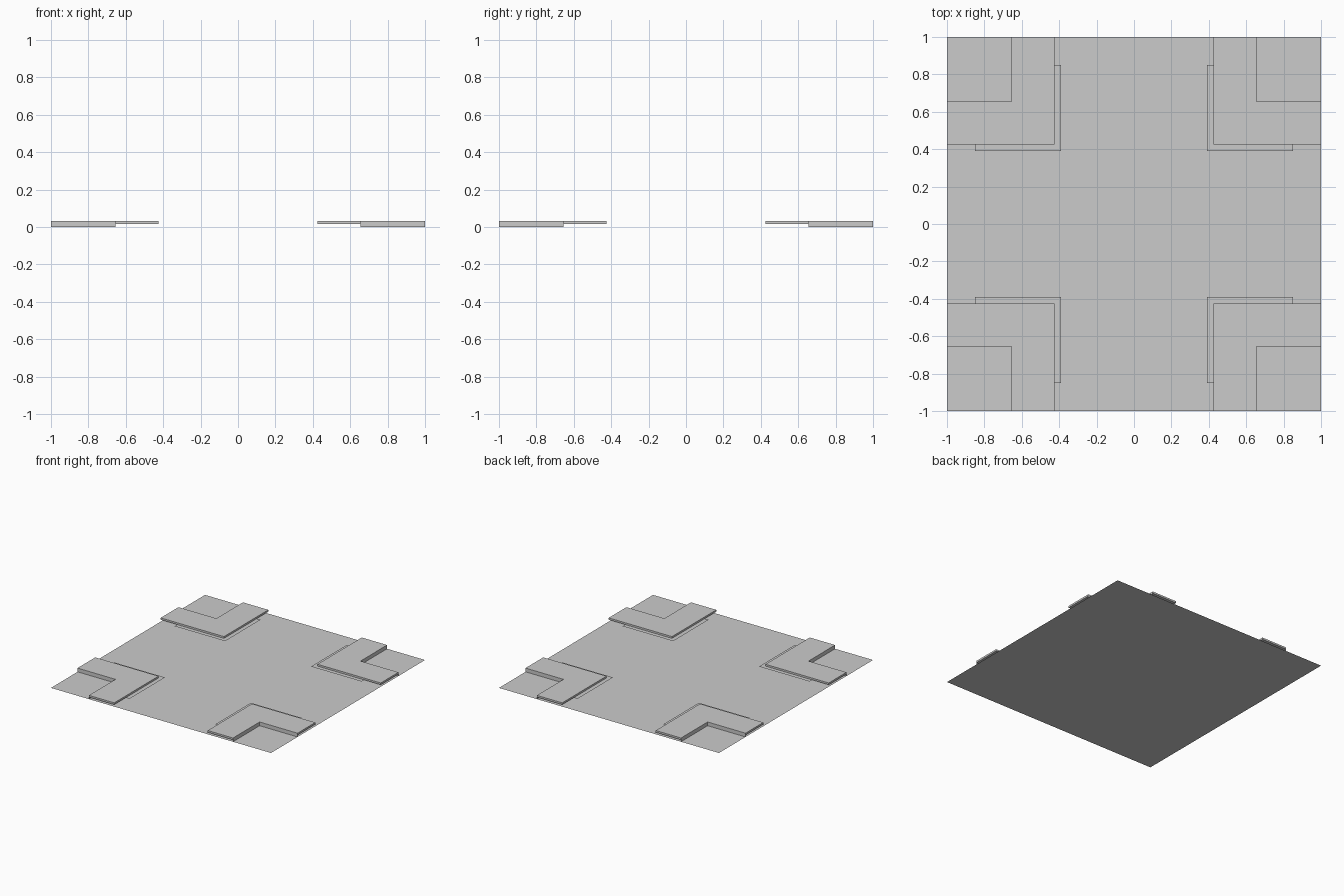
import bpy
import bmesh

cube = bpy.data.objects.get("Cube")
if cube:
    bpy.data.objects.remove(cube)

EDGE, INNER, OUTER = 1.0, 0.655, 0.425   # tile edge, kerb inside and outside
LIP, LIP_END = 0.39, 0.85                # thin lip beyond the kerb
TOP, MID = 0.031, 0.016                  # kerb top and underside heights

grey = bpy.data.materials.new("plain grey")
grey.use_nodes = True
colour = (0.6, 0.6, 0.6, 1)
grey.diffuse_color = colour
grey.node_tree.nodes["Principled BSDF"].inputs["Base Color"].default_value = colour


def finish(name, bm):
    mesh = bpy.data.meshes.new(name)
    bm.to_mesh(mesh)
    bm.free()
    mesh.materials.append(grey)
    obj = bpy.data.objects.new(name, mesh)
    bpy.context.collection.objects.link(obj)


def sheet(bm, outline, z):
    """Flat polygon facing up."""
    face = bm.faces.new([bm.verts.new((x, y, z)) for x, y in outline])
    face.normal_update()
    if face.normal.z < 0:
        face.normal_flip()
    return face


def flat_part(name, outline, z):
    bm = bmesh.new()
    sheet(bm, outline, z)
    finish(name, bm)


def ell(inner, outer, end):
    """L-shaped outline around the +x +y corner."""
    return [(outer, end), (outer, outer), (end, outer),
            (end, inner), (inner, inner), (inner, end)]


def kerb(name, outline, sx, sy):
    """Raised L slab whose inner walls run down to the ground."""
    bm = bmesh.new()
    face = sheet(bm, outline, MID)
    result = bmesh.ops.extrude_face_region(bm, geom=[face], use_keep_orig=True)
    for item in result["geom"]:
        if isinstance(item, bmesh.types.BMVert):
            item.co.z = TOP
    bmesh.ops.recalc_face_normals(bm, faces=bm.faces[:])
    # inner walls below the slab
    a, b, c = [(sx * x, sy * y) for x, y in
               ((EDGE, INNER), (INNER, INNER), (INNER, EDGE))]
    corner = (sx * EDGE, sy * EDGE)
    for p, q in ((a, b), (b, c)):
        wall = bm.faces.new([bm.verts.new((*xy, z)) for xy, z in
                             ((p, 0), (q, 0), (q, MID), (p, MID))])
        wall.normal_update()
        if wall.normal.x * (corner[0] - b[0]) + wall.normal.y * (corner[1] - b[1]) < 0:
            wall.normal_flip()
    finish(name, bm)


# Cross-shaped road surface
road = []
for sx, sy in ((1, 1), (-1, 1), (-1, -1), (1, -1)):
    arm = [(EDGE, INNER), (INNER, INNER), (INNER, EDGE)]
    if sx * sy < 0:
        arm.reverse()
    road += [(sx * x, sy * y) for x, y in arm]
flat_part("road_surface", road, 0)

# Four corners: ground plate, raised kerb, thin lip
for sx, side in ((1, "left"), (-1, "right")):
    for sy, end in ((-1, "front"), (1, "back")):
        def mirror(points):
            return [(sx * x, sy * y) for x, y in points]
        tag = end + "_" + side
        flat_part(tag + "_corner_ground", mirror(
            [(INNER, INNER), (EDGE, INNER), (EDGE, EDGE), (INNER, EDGE)]), 0)
        kerb(tag + "_kerb", mirror(ell(INNER, OUTER, EDGE)), sx, sy)
        flat_part(tag + "_kerb_lip", mirror(ell(OUTER, LIP, LIP_END)), MID)
